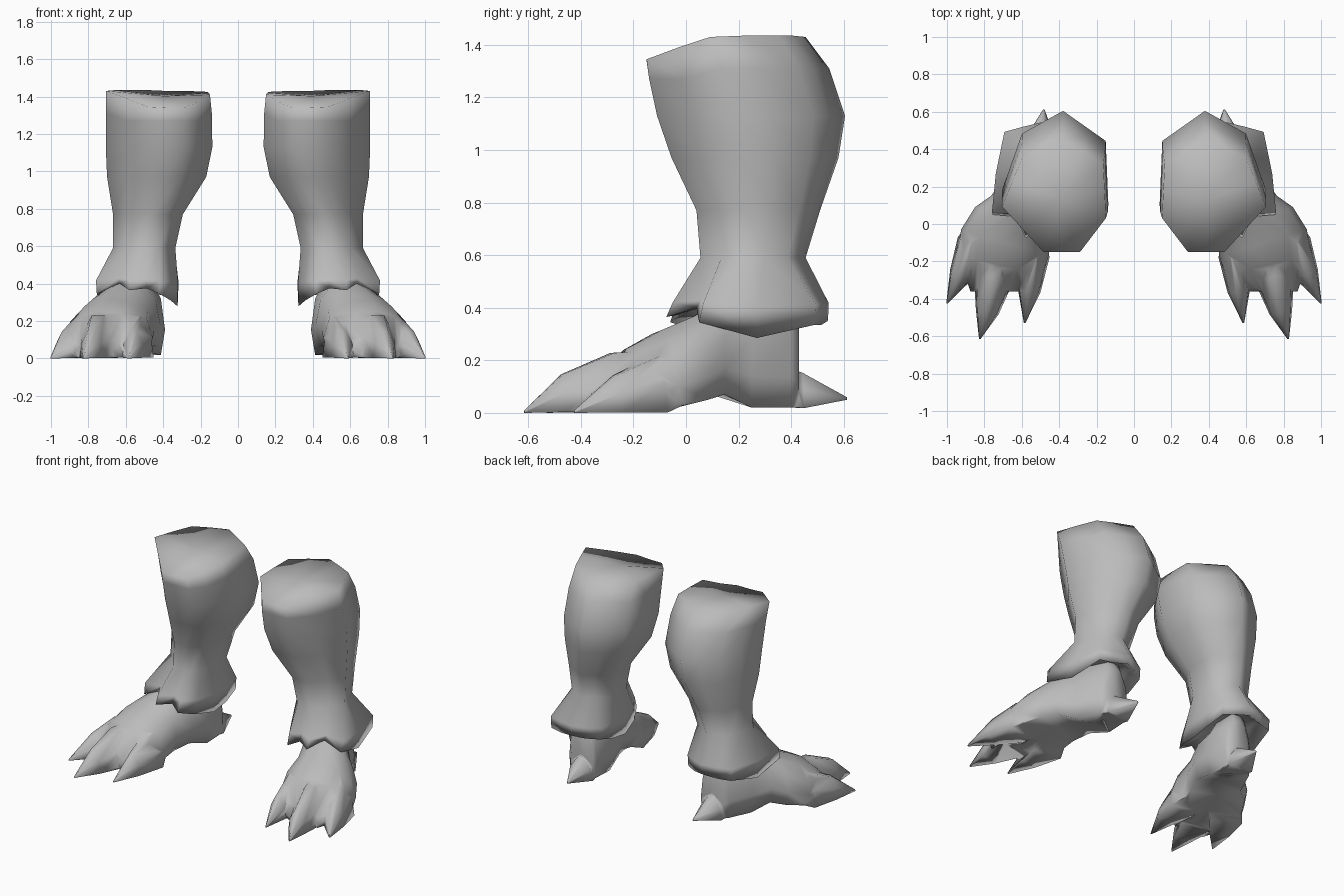
import bpy, bmesh
from mathutils import Vector

if "Cube" in bpy.data.objects:
    bpy.data.objects.remove(bpy.data.objects["Cube"])

skin = bpy.data.materials.new("plain_grey")
skin.diffuse_color = (0.5, 0.5, 0.5, 1)
skin.use_nodes = True
skin.node_tree.nodes["Principled BSDF"].inputs["Base Color"].default_value = skin.diffuse_color


def loft(name, rings):
    """Skin a list of equal-length rings and cap both ends with fans."""
    bm = bmesh.new()
    vs = [[bm.verts.new(p) for p in r] for r in rings]
    n = len(rings[0])
    for a, b in zip(vs, vs[1:]):
        for i in range(n):
            j = (i + 1) % n
            bm.faces.new((a[i], a[j], b[j], b[i]))
    for end in (vs[0], vs[-1]):
        mid = bm.verts.new(sum((v.co for v in end), Vector()) / n)
        for i in range(n):
            bm.faces.new((end[i], end[(i + 1) % n], mid))
    bmesh.ops.recalc_face_normals(bm, faces=bm.faces)
    for f in bm.faces:
        f.smooth = True
    me = bpy.data.meshes.new(name)
    bm.to_mesh(me)
    bm.free()
    me.materials.append(skin)
    ob = bpy.data.objects.new(name, me)
    bpy.context.collection.objects.link(ob)
    return ob


def both_legs(ob):
    ob.modifiers.new("both_legs", "MIRROR").use_mirror_merge = False


# Leg outline seen from above, in -1..1, with a midpoint on every side
corners = [(-.5, -1), (.2, -1), (1, -.2), (.62, .66), (-.15, 1), (-.95, .55), (-1, -.4)]
outline = []
for i, a in enumerate(corners):
    b = corners[(i + 1) % len(corners)]
    outline += [a, ((a[0] + b[0]) / 2, (a[1] + b[1]) / 2)]


def leg_ring(x0, x1, y0, y1, z):
    zs = z if isinstance(z, list) else [z] * len(outline)
    return [Vector(((x0 + x1) / 2 + u * (x1 - x0) / 2,
                    (y0 + y1) / 2 + v * (y1 - y0) / 2, h))
            for (u, v), h in zip(outline, zs)]


# Leg: sloping top, calf bulge, narrow ankle, flared ragged hem, hollow underside
top_z = [1.34, 1.34, 1.345, 1.39, 1.43, 1.435, 1.435, 1.435, 1.43, 1.43, 1.425, 1.42, 1.41, 1.37]
shoulder_z = [1.27 if v < -.5 else 1.31 for u, v in outline]
hem = [Vector(p) for p in (
    (.42, -.06, .345), (.49, -.02, .375), (.58, -.075, .365), (.635, .04, .40),
    (.755, .05, .345), (.735, .27, .285), (.69, .49, .335), (.60, .515, .335),
    (.50, .54, .35), (.42, .51, .34), (.34, .46, .335), (.322, .33, .30),
    (.325, .20, .28), (.36, .05, .31))]
flare = [Vector((.54 + (p.x - .54) * 1.02, .24 + (p.y - .24) * (.92 if p.y < .1 else 1.01),
                 .40 + (p.z - .28) * .25)) for p in hem]
loft("leg", [
    leg_ring(.15, .705, -.15, .455, top_z),
    leg_ring(.14, .707, -.14, .545, shoulder_z),
    leg_ring(.137, .707, -.11, .605, 1.13),
    leg_ring(.17, .70, -.055, .58, .97),
    leg_ring(.295, .668, .04, .51, .77),
    leg_ring(.335, .668, .055, .455, .59),
    flare,
    hem,
    [Vector((.54 + (p.x - .54) * .68, .24 + (p.y - .24) * .72, .41)) for p in hem],
])
both_legs(bpy.data.objects["leg"])


# Foot body: slices from heel to ball (y, centre x, half width, bottom, top)
def slice_ring(y, cx, hw, z0, z1, skew=0.0):
    shape = [(-.85, 0), (-1, .3), (-.85, .68), (-.42, .95), (.1, 1),
             (.55, .88), (.88, .6), (1, .28), (.9, 0), (0, .03)]
    return [Vector((cx + u * hw, y + u * skew, z0 + w * (z1 - z0))) for u, w in shape]


foot = loft("foot", [
    slice_ring(.43, .50, .085, .02, .36),
    slice_ring(.40, .51, .105, .02, .44),
    slice_ring(.25, .54, .15, .02, .46),
    slice_ring(.12, .59, .175, .07, .43, .03),
    slice_ring(.03, .65, .20, .05, .37, .06),
    slice_ring(-.10, .69, .235, .02, .315, .07),
    slice_ring(-.22, .715, .225, .005, .25, .05),
    slice_ring(-.36, .745, .13, .005, .11, .0),
])


# Toes: pointed tubes along (x, y, half width, bottom, top)
def toe(name, stations):
    rings = []
    for i, (x, y, hw, z0, z1) in enumerate(stations):
        p, q = stations[max(i - 1, 0)], stations[min(i + 1, len(stations) - 1)]
        d = Vector((q[0] - p[0], q[1] - p[1], 0)).normalized()
        side = Vector((-d.y, d.x, 0))
        shape = [(-1, 0), (-.85, .5), (-.3, .95), (.3, .95), (.85, .5), (1, 0)]
        rings.append([Vector((x, y, z0 + w * (z1 - z0))) + side * u * hw for u, w in shape])
    return loft(name, rings)


digits = [
    toe("inner_toe", [(.61, .0, .07, .07, .22), (.55, -.19, .10, .004, .235),
                      (.56, -.36, .06, .004, .15), (.585, -.53, .004, 0, .01)]),
    toe("middle_toe", [(.69, -.05, .08, .07, .25), (.75, -.28, .11, .003, .24),
                       (.785, -.47, .062, .003, .155), (.825, -.615, .004, 0, .01)]),
    toe("outer_toe", [(.74, .06, .07, .08, .22), (.85, -.12, .105, .002, .225),
                      (.925, -.27, .064, .002, .15), (1.0, -.425, .004, 0, .01)]),
    # Heel spur pointing backwards
    toe("heel_spur", [(.51, .33, .08, .03, .20), (.50, .44, .088, .018, .16),
                      (.482, .612, .004, .05, .06)]),
]

# Fuse toes and spur into the foot so the shading flows across the joints
for d in digits:
    m = foot.modifiers.new(d.name, "BOOLEAN")
    m.operation, m.solver, m.object = "UNION", "EXACT", d
fused = bpy.data.meshes.new_from_object(
    foot.evaluated_get(bpy.context.evaluated_depsgraph_get()))
foot.modifiers.clear()
foot.data = fused
for d in digits:
    bpy.data.objects.remove(d)
for p in fused.polygons:
    p.use_smooth = True
both_legs(foot)
